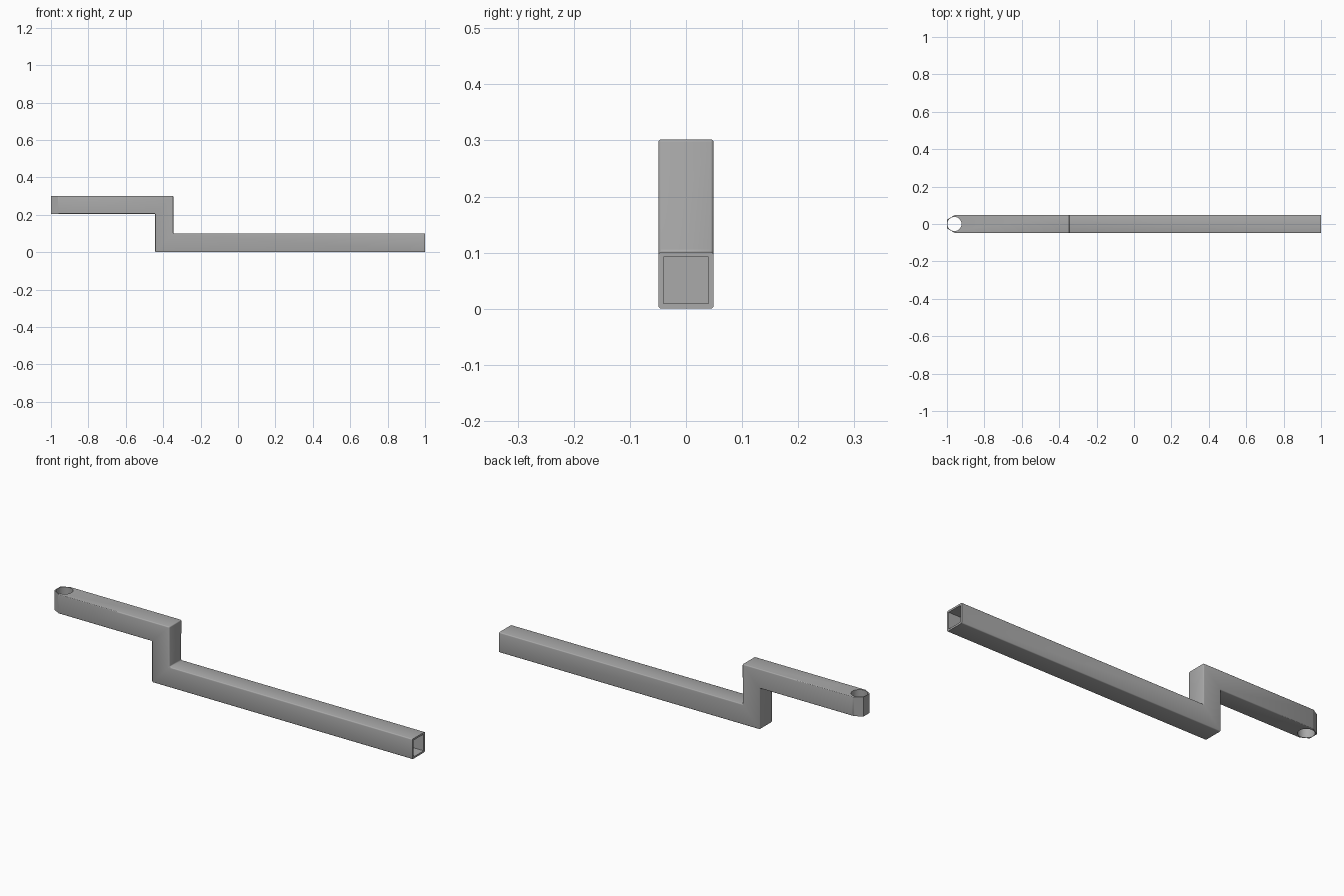
import bpy, bmesh
from mathutils import Vector

old = bpy.data.objects.get("Cube")
if old:
    bpy.data.objects.remove(old)

steel = bpy.data.materials.new("grey steel")
steel.use_nodes = True
GREY = (0.4, 0.4, 0.4, 1)
steel.diffuse_color = GREY
steel.node_tree.nodes["Principled BSDF"].inputs["Base Color"].default_value = GREY

HALF, WALL = 0.049, 0.009


def extruded(name, outline, half):
    """Closed side profile (x, z) extruded evenly across y."""
    bm = bmesh.new()
    face = bm.faces.new([bm.verts.new((x, -half, z)) for x, z in outline])
    new = bmesh.ops.extrude_face_region(bm, geom=[face])["geom"]
    verts = [v for v in new if isinstance(v, bmesh.types.BMVert)]
    bmesh.ops.translate(bm, verts=verts, vec=(0, 2 * half, 0))
    bmesh.ops.recalc_face_normals(bm, faces=bm.faces)
    mesh = bpy.data.meshes.new(name)
    bm.to_mesh(mesh)
    bm.free()
    obj = bpy.data.objects.new(name, mesh)
    bpy.context.collection.objects.link(obj)
    mesh.materials.append(steel)
    return obj


def cranked(left, right, w):
    """Z-shaped outline, inset by the wall thickness w."""
    return [(left, 0.302 - w), (left, 0.205 + w), (-0.443 + w, 0.205 + w),
            (-0.443 + w, w), (right, w), (right, 0.101 - w),
            (-0.346 - w, 0.101 - w), (-0.346 - w, 0.302 - w)]


def cut(target, cutter):
    mod = target.modifiers.new("cut", "BOOLEAN")
    mod.operation, mod.solver, mod.object = "DIFFERENCE", "EXACT", cutter
    bpy.context.view_layer.objects.active = target
    bpy.ops.object.modifier_apply(modifier=mod.name)
    bpy.data.objects.remove(cutter)


# Cranked square tube with softened long edges
tube = extruded("cranked_tube", cranked(-1, 1, 0), HALF)
bm = bmesh.new()
bm.from_mesh(tube.data)
edges = [e for e in bm.edges if all(abs(v.co.x) < 0.99 for v in e.verts)
         or abs(e.verts[0].co.x - e.verts[1].co.x) > 0.1]
bmesh.ops.bevel(bm, geom=edges, offset=0.005, segments=3, profile=0.5,
                affect="EDGES")

# Angled corners at the pivot end
for side in (-1, 1):
    cutoff = bmesh.ops.bisect_plane(
        bm, geom=bm.verts[:] + bm.edges[:] + bm.faces[:],
        plane_co=Vector((-0.956, side * HALF, 0)),
        plane_no=Vector((-0.025, side * 0.044, 0)), clear_outer=True)
    rim = [g for g in cutoff["geom_cut"] if isinstance(g, bmesh.types.BMEdge)]
    bmesh.ops.holes_fill(bm, edges=rim, sides=0)
bmesh.ops.recalc_face_normals(bm, faces=bm.faces)
bm.to_mesh(tube.data)
bm.free()

# Hollow bore, open at the long end
cut(tube, extruded("bore", cranked(-0.9, 1.1, WALL), HALF - WALL))

# Vertical pivot hole
bpy.ops.mesh.primitive_cylinder_add(vertices=48, radius=0.038, depth=0.4,
                                    location=(-0.96, 0, 0.25))
cut(tube, bpy.context.object)

bpy.ops.object.select_all(action="DESELECT")
tube.select_set(True)
bpy.context.view_layer.objects.active = tube
bpy.ops.object.shade_smooth_by_angle(angle=0.6)
